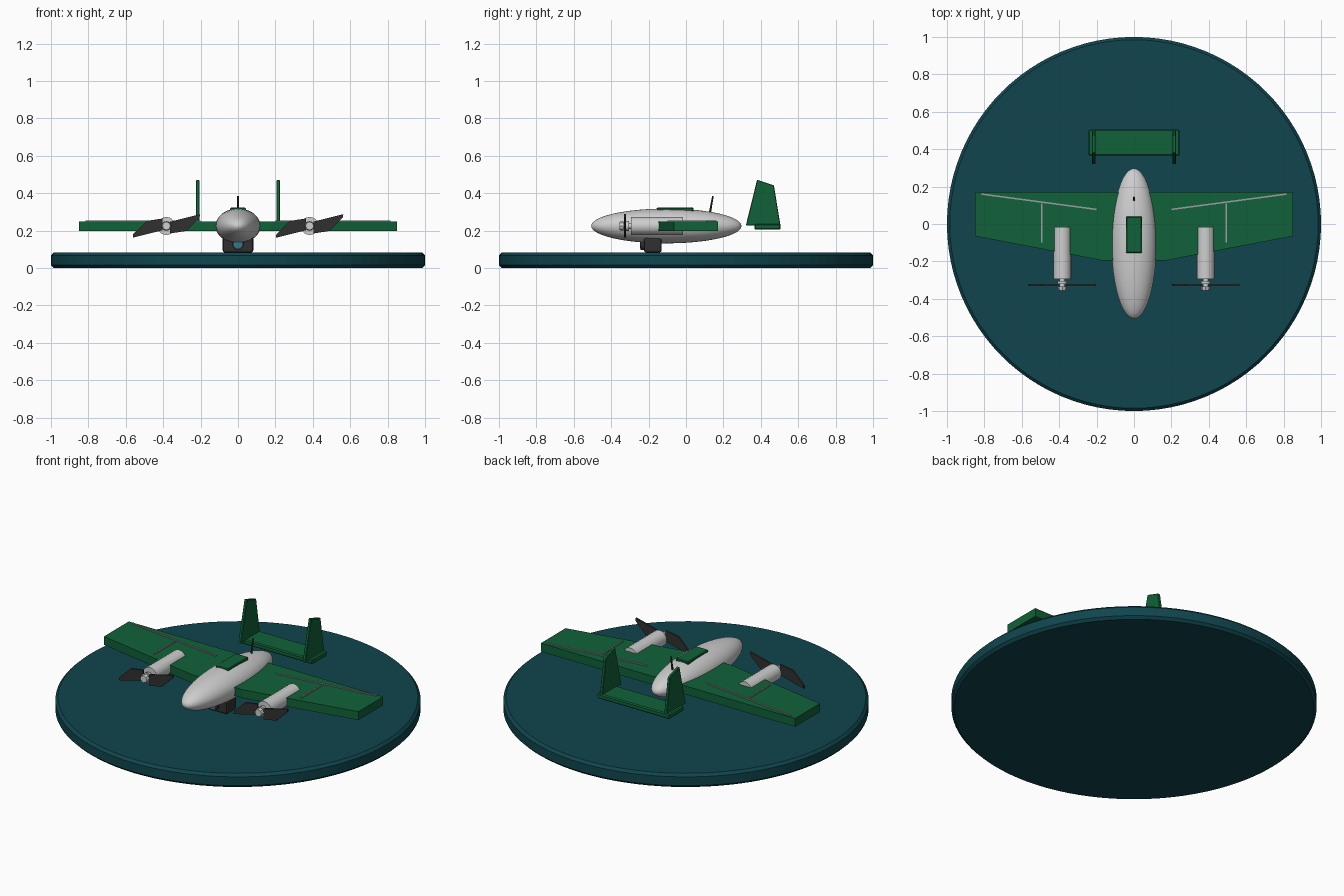
import bpy, bmesh, math
from mathutils import Matrix, Vector

cube = bpy.data.objects.get("Cube")
if cube:
    bpy.data.objects.remove(cube, do_unlink=True)


def material(name, rgb):
    m = bpy.data.materials.new(name)
    m.use_nodes = True
    m.diffuse_color = (*rgb, 1)
    m.node_tree.nodes["Principled BSDF"].inputs["Base Color"].default_value = (*rgb, 1)
    return m


TEAL = material("dark teal", (0.005, 0.06, 0.075))
GREEN = material("green", (0.005, 0.12, 0.04))
SILVER = material("silver grey", (0.62, 0.62, 0.62))
LINE = material("line grey", (0.35, 0.35, 0.35))
DARK = material("charcoal", (0.03, 0.03, 0.03))
GLASS = material("lens blue", (0.03, 0.2, 0.28))


def finish(name, bm, mat, bevel=0, smooth=False, segments=1):
    bmesh.ops.recalc_face_normals(bm, faces=bm.faces)
    me = bpy.data.meshes.new(name)
    bm.to_mesh(me)
    bm.free()
    me.materials.append(mat)
    ob = bpy.data.objects.new(name, me)
    bpy.context.collection.objects.link(ob)
    if bevel:
        mod = ob.modifiers.new("Bevel", 'BEVEL')
        mod.width, mod.segments = bevel, segments
        mod.limit_method, mod.angle_limit = 'ANGLE', math.radians(50)
    if smooth:
        bpy.ops.object.select_all(action='DESELECT')
        ob.select_set(True)
        bpy.context.view_layer.objects.active = ob
        bpy.ops.object.shade_smooth_by_angle(angle=math.radians(35))
    return ob


def prism(name, points, offset, mat, bevel=0):
    """Extrude a closed outline of 3D points along an offset."""
    bm = bmesh.new()
    face = bm.faces.new([bm.verts.new(p) for p in points])
    new = bmesh.ops.extrude_face_region(bm, geom=[face])["geom"]
    bmesh.ops.translate(bm, vec=offset, verts=[v for v in new if isinstance(v, bmesh.types.BMVert)])
    return finish(name, bm, mat, bevel)


def box(name, lo, hi, mat, bevel=0, segments=1):
    lo, hi = Vector(lo), Vector(hi)
    bm = bmesh.new()
    bmesh.ops.create_cube(bm, size=1)
    bmesh.ops.scale(bm, vec=hi - lo, verts=bm.verts)
    bmesh.ops.translate(bm, vec=(lo + hi) / 2, verts=bm.verts)
    return finish(name, bm, mat, bevel, segments=segments)


def rod(name, start, end, r1, mat, r2=None, sides=16, bevel=0, smooth=True):
    start, end = Vector(start), Vector(end)
    axis = end - start
    turn = axis.to_track_quat('Z', 'Y').to_matrix().to_4x4()
    bm = bmesh.new()
    bmesh.ops.create_cone(bm, cap_ends=True, segments=sides, radius1=r1,
                          radius2=r1 if r2 is None else r2, depth=axis.length,
                          matrix=Matrix.Translation((start + end) / 2) @ turn)
    return finish(name, bm, mat, bevel, smooth)


def strip(name, a, b, z):
    """Thin raised line on the wing."""
    a, b = Vector((*a, z)), Vector((*b, z))
    side = (b - a).cross(Vector((0, 0, 1))).normalized() * 0.004
    prism(name, [a - side, b - side, b + side, a + side], (0, 0, 0.006), LINE)


# Display base
rod("base", (0, 0, 0), (0, 0, 0.083), 1, TEAL, sides=96, bevel=0.015, smooth=False)

# Fuselage
bm = bmesh.new()
bmesh.ops.create_uvsphere(bm, u_segments=48, v_segments=24, radius=1,
                          matrix=Matrix.Translation((0, -0.105, 0.225))
                          @ Matrix.Diagonal((0.12, 0.402, 0.093, 1))
                          @ Matrix.Rotation(math.pi / 2, 4, 'X'))
finish("fuselage", bm, SILVER, smooth=True)

# Roof hatch and antenna
box("hatch", (-0.042, -0.155, 0.3), (0.042, 0.04, 0.323), GREEN, 0.004)
rod("antenna", (0, 0.127, 0.29), (0, 0.144, 0.385), 0.006, DARK, 0.004, sides=8)

# Belly camera
box("camera_body", (-0.082, -0.225, 0.083), (0.082, -0.13, 0.165), DARK, 0.012, 2)
rod("camera_barrel", (0, -0.215, 0.128), (0, -0.243, 0.128), 0.032, DARK, sides=20)
rod("camera_lens", (0, -0.24, 0.128), (0, -0.246, 0.128), 0.023, GLASS, sides=20)

# Wing, drawn as a half outline and mirrored
half = [(0.17, -0.195), (0.85, -0.065), (0.85, 0.172)]
outline = half + [(-x, y) for x, y in reversed(half)]
prism("wing", [(x, y, 0.197) for x, y in outline], (0, 0, 0.051), GREEN)

# Tail plane
box("tail_plane", (-0.243, 0.365, 0.205), (0.243, 0.505, 0.236), GREEN, 0.006)

BLADE = [(0.02, 0.023), (0.18, 0.063), (0.178, 0.045), (0.105, -0.027), (0.02, -0.04)]
FIN = [(0.32, 0.228), (0.38, 0.472), (0.47, 0.442), (0.505, 0.228)]

for s, side in ((1, "left"), (-1, "right")):
    # Tail fin
    prism(f"tail_fin_{side}", [(s * 0.215 - 0.009, y, z) for y, z in FIN],
          (0.018, 0, 0), GREEN, 0.003)

    # Engine nacelle, shaft and hub
    x, z = s * 0.383, 0.225
    rod(f"nacelle_{side}", (x, -0.295, z), (x, -0.015, z), 0.048, SILVER, sides=20)
    rod(f"shaft_{side}", (x, -0.35, z), (x, -0.29, z), 0.015, SILVER, sides=12)
    rod(f"hub_{side}", (x, -0.32, z), (x, -0.305, z), 0.026, SILVER, sides=12)
    rod(f"spinner_{side}", (x, -0.335, z), (x, -0.355, z), 0.026, SILVER, 0.022, sides=8)

    # Two propeller blades turned half a revolution apart
    for k, label in ((1, "outer"), (-1, "inner")):
        prism(f"blade_{label}_{side}", [(x + k * u, -0.332, z + k * v) for u, v in BLADE],
              (0, 0.011, 0), DARK)

    # Control surface lines
    strip(f"flap_line_{side}", (s * 0.2, 0.078), (s * 0.815, 0.16), 0.248)
    strip(f"panel_line_{side}", (s * 0.492, -0.1), (s * 0.492, 0.11), 0.248)
